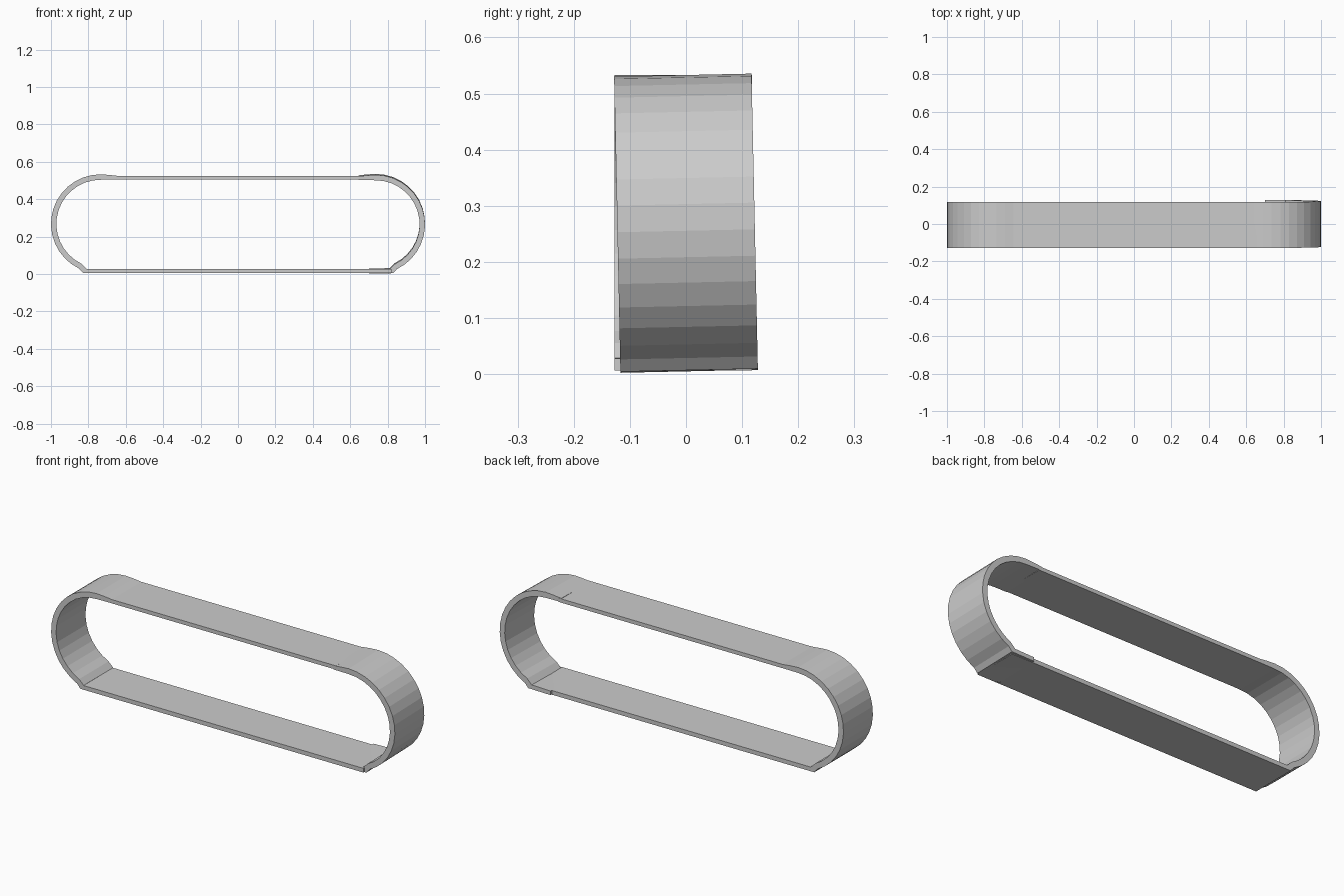
import bpy, bmesh, math

if "Cube" in bpy.data.objects:
    bpy.data.objects.remove(bpy.data.objects["Cube"])

HALF_W = 0.1225      # half width of the band
BAND_Y = -0.005      # straight runs and left cap sit slightly forward


def strip(name, outer, inner, y=0.0):
    """Solid band: matching outer/inner (x, z) outlines extruded along y."""
    bm = bmesh.new()
    rings = [[bm.verts.new((x, s * HALF_W, z)) for s, (x, z) in
              ((-1, o), (1, o), (1, i), (-1, i))] for o, i in zip(outer, inner)]
    for a, b in zip(rings, rings[1:]):
        for k in range(4):
            n = (k + 1) % 4
            bm.faces.new((a[k], a[n], b[n], b[k]))
    bm.faces.new(rings[0][::-1])
    bm.faces.new(rings[-1])
    bmesh.ops.recalc_face_normals(bm, faces=bm.faces)
    mesh = bpy.data.meshes.new(name)
    bm.to_mesh(mesh)
    bm.free()
    ob = bpy.data.objects.new(name, mesh)
    ob.location.y = y
    bpy.context.collection.objects.link(ob)
    return ob


def cap_outline(side, tail):
    """Round end: raised lip on top, arc, optional tail under the bottom run."""
    cx, cz, r_out, r_in = 0.735, 0.268, 0.265, 0.236
    outer = [(0.645, 0.525), (0.69, 0.53)]
    inner = [(0.645, 0.505), (0.69, 0.505)]
    for i in range(16):
        a = math.radians(90 - i * 10.3)
        c, s = math.cos(a), math.sin(a)
        outer.append((cx + r_out * c, cz + r_out * s))
        inner.append((cx + r_in * c, cz + r_in * s))
    outer.append((0.83, 0.007))
    inner.append((0.81, 0.029))
    if tail:
        outer.append((0.70, 0.005))
        inner.append((0.70, 0.026))
    return [[(side * x, z) for x, z in pts] for pts in (outer, inner)]


# Straight runs
strip("top_run", [(-0.66, 0.525), (0.66, 0.525)],
      [(-0.66, 0.505), (0.66, 0.505)], BAND_Y)
strip("bottom_run", [(-0.83, 0.006), (0.82, 0.006)],
      [(-0.83, 0.028), (0.82, 0.028)], BAND_Y)

# Left end, flush with the runs
strip("left_end", *cap_outline(-1, False), BAND_Y)

# Right end, leaning slightly about the long axis
right = strip("right_end", *cap_outline(1, True))
tilt = 0.0215
right.rotation_euler.x = tilt
right.location = (0, 0.268 * math.sin(tilt), 0)
